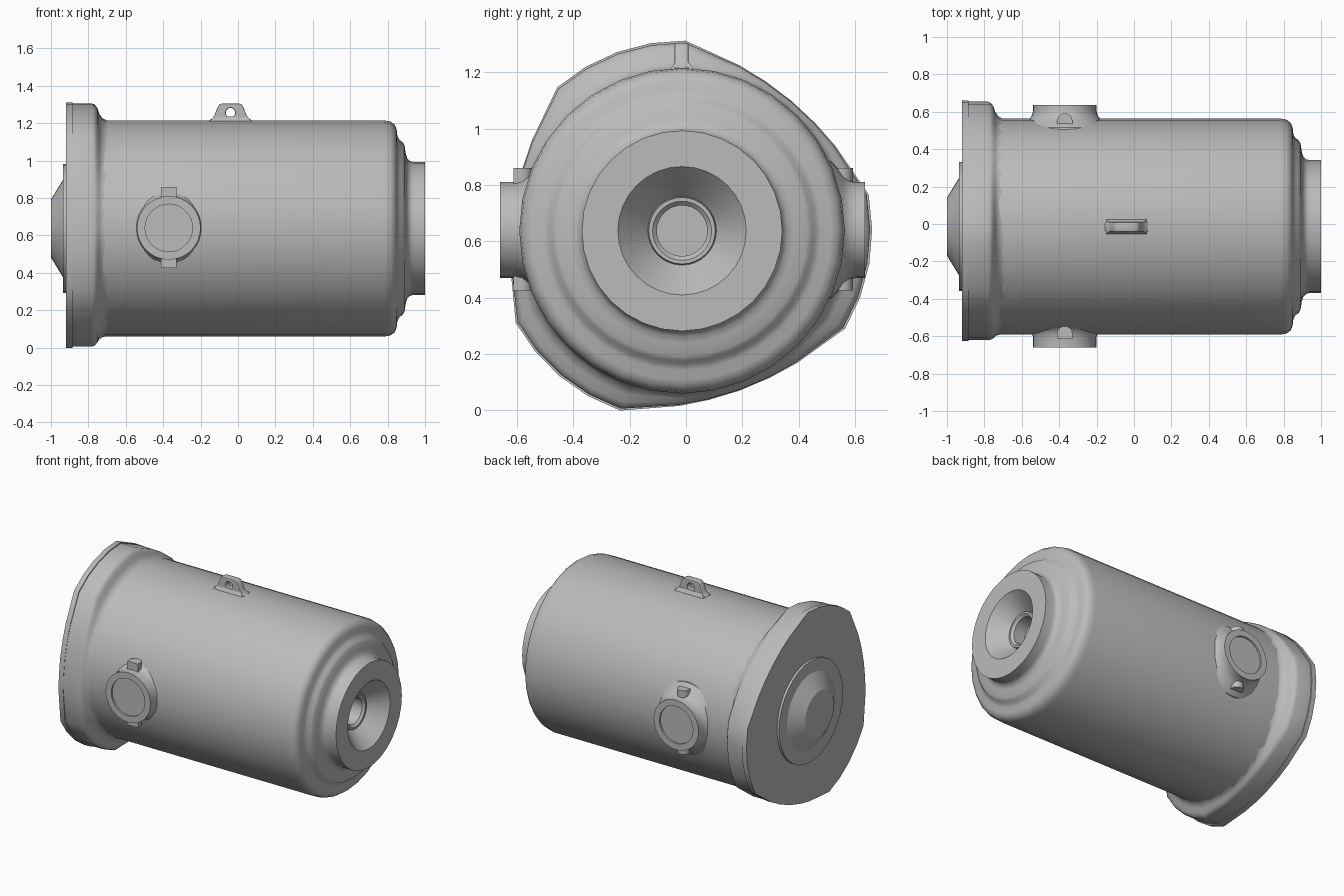
import bpy, bmesh, math
from mathutils import Matrix, Vector

cube = bpy.data.objects.get("Cube")
if cube:
    bpy.data.objects.remove(cube, do_unlink=True)

CY, CZ = -0.014, 0.637       # housing axis
BODY_R, LOBE_R = 0.578, 0.675

grey = bpy.data.materials.new("casting grey")
grey.use_nodes = True
colour = (0.5, 0.5, 0.5, 1)
grey.diffuse_color = colour
grey.node_tree.nodes["Principled BSDF"].inputs["Base Color"].default_value = colour


def finish(obj, angle=35):
    obj.data.materials.clear()
    obj.data.materials.append(grey)
    bpy.ops.object.select_all(action='DESELECT')
    obj.select_set(True)
    bpy.context.view_layer.objects.active = obj
    bpy.ops.object.shade_smooth_by_angle(angle=math.radians(angle))
    return obj


def loft(name, rings, matrix=Matrix(), angle=35):
    """Skin a list of point rings and cap both ends."""
    bm = bmesh.new()
    loops = [[bm.verts.new(matrix @ Vector(p)) for p in ring] for ring in rings]
    n = len(loops[0])
    for a, b in zip(loops, loops[1:]):
        for i in range(n):
            j = (i + 1) % n
            bm.faces.new((a[i], a[j], b[j], b[i]))
    bm.faces.new(loops[0])
    bm.faces.new(loops[-1])
    bmesh.ops.recalc_face_normals(bm, faces=bm.faces)
    mesh = bpy.data.meshes.new(name)
    bm.to_mesh(mesh)
    bm.free()
    obj = bpy.data.objects.new(name, mesh)
    bpy.context.collection.objects.link(obj)
    return finish(obj, angle)


def ring(x, radius, angles):
    return [(x, radius(a) * math.cos(a), radius(a) * math.sin(a)) for a in angles]


def lathe(name, profile, matrix, sides=32, angle=35):
    """Turn (x, radius) pairs around the x axis."""
    angles = [math.tau * i / sides for i in range(sides)]
    return loft(name, [ring(x, lambda a, r=r: r, angles) for x, r in profile], matrix, angle)


axis = Matrix.Translation((0, CY, CZ))

# Main housing with stepped, rounded nose and a conical socket
lathe("housing", [
    (-0.85, BODY_R), (0.78, BODY_R), (0.815, 0.572), (0.838, 0.555), (0.848, 0.53),
    (0.852, 0.495), (0.862, 0.475), (0.88, 0.462), (0.89, 0.445), (0.897, 0.40),
    (0.905, 0.375), (0.92, 0.36), (0.935, 0.356), (1.0, 0.356), (1.0, 0.228),
    (0.88, 0.122), (0.90, 0.118), (0.90, 0.105), (0.885, 0.09), (0.80, 0.09)], axis)

# Three-lobed mounting flange, blended into the housing
lobe_angles, lobe_radii = [], []
for k in range(3):
    for step in range(5):
        lobe_angles.append(math.radians(89 + 120 * k + 10.5 * step))
        lobe_radii.append(LOBE_R)
    for offset, r in ((60, 0.622), (70, 0.608), (81, 0.603), (92, 0.608), (102, 0.622)):
        lobe_angles.append(math.radians(89 + 120 * k + offset))
        lobe_radii.append(r)
lobe = dict(zip(lobe_angles, lobe_radii))


def flange_ring(x, blend):
    return ring(x, lambda a: (BODY_R - 0.004) * (1 - blend) + lobe[a] * blend, lobe_angles)


loft("flange", [flange_ring(x, t) for x, t in (
    (-0.90, 0.93), (-0.78, 0.93), (-0.765, 0.87), (-0.752, 0.7), (-0.742, 0.4),
    (-0.725, 0.15), (-0.70, 0.03), (-0.67, 0))], axis, 40)
loft("flange_rim", [flange_ring(x, 1) for x in (-0.92, -0.885)], axis)

# End cover with a raised conical centre
lathe("end_cover", [(-0.91, 0.345), (-0.936, 0.345), (-0.936, 0.26),
                    (-1.0, 0.155)], axis, angle=20)

# Side bosses with recessed faces and cross pins
BX, BZ = -0.37, 0.64
for side, name, end in ((-1, "front", 0.660), (1, "back", 0.635)):
    turn = Matrix.Translation((BX, 0, BZ)) @ Matrix.Rotation(side * math.pi / 2, 4, 'Z')
    lathe(name + "_boss", [
        (0.40, 0.26), (0.515, 0.245), (0.537, 0.222), (0.558, 0.192), (0.58, 0.176),
        (0.605, 0.17), (end, 0.17), (end, 0.127), (end - 0.012, 0.127)], turn)
    # D-shaped pin, flat toward the front
    flat_y = -0.612 if side < 0 else 0.525
    d_shape = [(-0.041, 0), (0.041, 0)]
    for i in range(9):
        a = math.pi * i / 8
        d_shape.append((0.041 * math.cos(a), 0.026 + 0.041 * math.sin(a)))
    loft(name + "_pin", [[(BX + x, flat_y + y, z) for x, y in d_shape]
                         for z in (0.425, 0.86)])

# Lifting lug with an eye hole
LX = -0.04
half = [(0.12, 1.19), (0.115, 1.214), (0.095, 1.228), (0.085, 1.245),
        (0.068, 1.288), (0.06, 1.299), (0.048, 1.304)]
outline = half + [(-x, z) for x, z in reversed(half)]
eye = [(0.025 * math.cos(math.tau * i / 20), 1.256 + 0.025 * math.sin(math.tau * i / 20))
       for i in range(20)]
curve = bpy.data.curves.new("lifting_lug", 'CURVE')
curve.dimensions = '2D'
curve.fill_mode = 'BOTH'
curve.extrude = 0.019
curve.bevel_depth = 0.006
curve.bevel_resolution = 1
curve.offset = -0.006
for points in (outline, eye):
    spline = curve.splines.new('POLY')
    spline.points.add(len(points) - 1)
    for p, (x, z) in zip(spline.points, points):
        p.co = (x, z, 0, 1)
    spline.use_cyclic_u = True
lug = bpy.data.objects.new("lifting_lug", curve)
bpy.context.collection.objects.link(lug)
lug.matrix_world = Matrix.Translation((LX, CY - 0.002, 0)) @ Matrix.Rotation(math.pi / 2, 4, 'X')
bpy.ops.object.select_all(action='DESELECT')
lug.select_set(True)
bpy.context.view_layer.objects.active = lug
bpy.ops.object.convert(target='MESH')
finish(bpy.context.view_layer.objects.active)

# Filleted foot under the lug
def foot_ring(half_x, half_y, z):
    return [(LX + sx * half_x, CY + sy * half_y, z)
            for sx, sy in ((1, 1), (-1, 1), (-1, -1), (1, -1))]


loft("lug_foot", [foot_ring(0.115, 0.045, 1.20), foot_ring(0.105, 0.036, 1.217),
                  foot_ring(0.09, 0.025, 1.235)])
